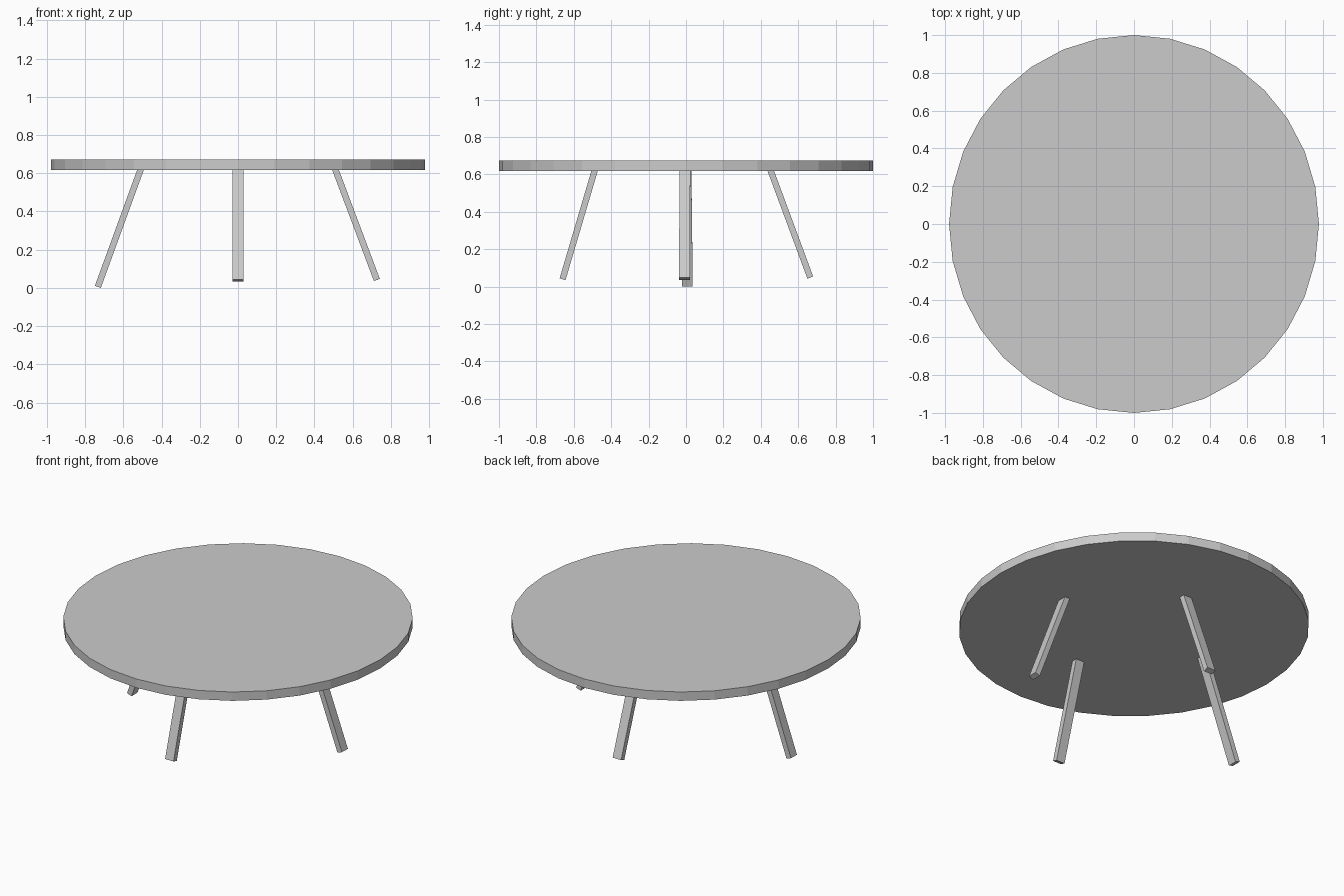
import bpy
from mathutils import Matrix, Vector

if "Cube" in bpy.data.objects:
    bpy.data.objects.remove(bpy.data.objects["Cube"])

TOP_Z, UNDER_Z = 0.673, 0.618

# Round low-poly table top, slightly narrower in x
bpy.ops.mesh.primitive_cylinder_add(vertices=32, radius=1, depth=TOP_Z - UNDER_Z,
                                    location=(0, 0, (TOP_Z + UNDER_Z) / 2))
table_top = bpy.context.object
table_top.name = "table_top"
table_top.scale = (0.979, 1, 1)


def leg(name, top, foot, side, thick=0.033, width=0.058):
    """Square-cut plank from under the top to its foot; side is the wide direction."""
    top, foot = Vector(top), Vector(foot)
    axis = (top - foot).normalized()
    top = top + axis * 0.015
    across = Vector(side)
    across = (across - axis * across.dot(axis)).normalized()
    radial = across.cross(axis)
    bpy.ops.mesh.primitive_cube_add(size=1)
    ob = bpy.context.object
    ob.name = name
    ob.data.transform(Matrix.Diagonal((thick, width, (top - foot).length, 1)))
    rot = Matrix((radial, across, axis)).transposed().to_4x4()
    ob.matrix_world = Matrix.Translation((top + foot) / 2) @ rot


# Four splayed legs, each with its own slight lean
leg("left_leg", (-0.51, 0, UNDER_Z), (-0.733, 0.007, 0.006), (0, 1, 0))
leg("right_leg", (0.51, -0.006, UNDER_Z), (0.7265, -0.008, 0.042), (0, 1, 0))
leg("front_leg", (0, -0.489, UNDER_Z), (0, -0.66, 0.039), (1, 0, 0))
leg("back_leg", (0, 0.4535, UNDER_Z), (0, 0.6645, 0.048), (1, 0, 0))
